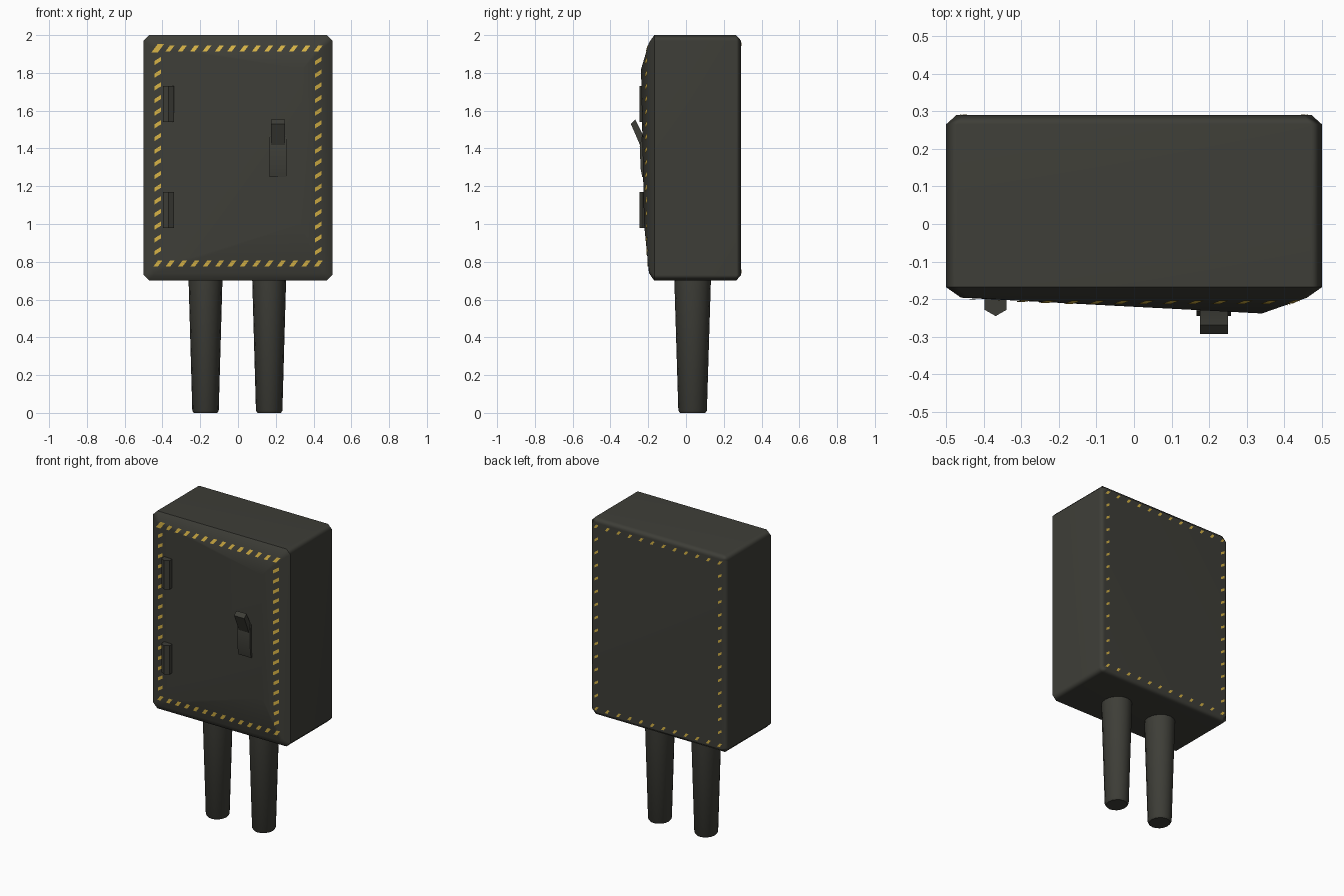
import bpy, bmesh, math
from mathutils import Vector
from mathutils.bvhtree import BVHTree

if "Cube" in bpy.data.objects:
    bpy.data.objects.remove(bpy.data.objects["Cube"], do_unlink=True)


def material(name, rgb):
    m = bpy.data.materials.new(name)
    m.use_nodes = True
    m.diffuse_color = (*rgb, 1)
    node = next(n for n in m.node_tree.nodes if n.type == 'BSDF_PRINCIPLED')
    node.inputs["Base Color"].default_value = (*rgb, 1)
    node.inputs["Roughness"].default_value = 0.8
    return m


DARK = material("dark olive grey", (0.048, 0.048, 0.039))
YELLOW = material("stripe yellow", (0.68, 0.45, 0.06))


def finish(name, bm, mat, angle=None):
    mesh = bpy.data.meshes.new(name)
    bm.to_mesh(mesh)
    bm.free()
    mesh.materials.append(mat)
    obj = bpy.data.objects.new(name, mesh)
    bpy.context.collection.objects.link(obj)
    if angle:
        bpy.ops.object.select_all(action='DESELECT')
        obj.select_set(True)
        bpy.context.view_layer.objects.active = obj
        bpy.ops.object.shade_smooth_by_angle(angle=math.radians(angle))
    return obj


# Cabinet: hull of chamfered rectangles plus the raised door points
def chamfered_rect(y, inset, cut):
    hx, hz = 0.5 - inset, 0.65 - inset
    return [(sx * (hx - a), y, 1.35 + sz * (hz - b))
            for sx in (-1, 1) for sz in (-1, 1) for a, b in ((cut, 0), (0, cut))]


points = (chamfered_rect(0.29, 0.028, 0.02) + chamfered_rect(0.265, 0, 0.03)
          + chamfered_rect(-0.168, 0, 0.03) + chamfered_rect(-0.196, 0.04, 0.02))
points += [(0.34, -0.238, 1.82), (0.33, -0.222, 1.0)]
bm = bmesh.new()
for p in points:
    bm.verts.new(p)
bmesh.ops.convex_hull(bm, input=bm.verts[:])
bmesh.ops.dissolve_limit(bm, angle_limit=0.005, verts=bm.verts[:], edges=bm.edges[:])
bmesh.ops.recalc_face_normals(bm, faces=bm.faces[:])
surface = BVHTree.FromBMesh(bm)
cabinet = finish("cabinet", bm, DARK, 50)
weighted = cabinet.modifiers.new("weighted normals", 'WEIGHTED_NORMAL')
weighted.keep_sharp = True


# Slanted dashes laid on the cabinet; side is 1 for front, -1 for back
def dash_border(name, side, hx, z0, z1, nx, nz, scale):
    flat = [(-0.024, -0.016), (0, -0.016), (0.024, 0.016), (0, 0.016)]
    tall = [(-0.017, -0.022), (0.017, 0), (0.017, 0.022), (-0.017, 0)]
    dashes = []
    for i in range(nx + 1):
        u = -hx + 2 * hx * i / nx
        dashes += [(u, z0, flat, 1), (u, z1, flat, 1.4 if i == 0 and side > 0 else 1)]
    for i in range(1, nz):
        z = z0 + (z1 - z0) * i / nz
        dashes += [(-hx, z, tall, 1), (hx, z, tall, 1)]
    bm = bmesh.new()
    for u, z, shape, grow in dashes:
        corners = []
        for du, dz in shape:
            k = scale * grow
            start = Vector((side * (u + du * k), -side, z + dz * k))
            hit = surface.ray_cast(start, Vector((0, side, 0)))[0]
            corners.append(bm.verts.new(hit - Vector((0, side * 0.003, 0))))
        bm.faces.new(corners)
    finish(name, bm, YELLOW)


dash_border("front_dashes", 1, 0.425, 0.79, 1.93, 13, 17, 1)
dash_border("back_dashes", -1, 0.45, 0.75, 1.95, 11, 14, 0.75)

# Tapered legs with a slightly rounded foot
for name, x in (("right_leg", -0.172), ("left_leg", 0.165)):
    bm = bmesh.new()
    rings = []
    for z, r in ((0, 0.062), (0.012, 0.07), (0.75, 0.091)):
        rings.append([bm.verts.new((x + r * math.cos(a), 0.035 + 1.08 * r * math.sin(a), z))
                      for a in (math.tau * i / 16 for i in range(16))])
    for low, high in zip(rings, rings[1:]):
        for i in range(16):
            j = (i + 1) % 16
            bm.faces.new((low[i], low[j], high[j], high[i]))
    bm.faces.new(rings[0][::-1])
    bm.faces.new(rings[-1])
    finish(name, bm, DARK, 35)

# Six-sided hinge barrels
for name, z in (("lower_hinge", 1.075), ("upper_hinge", 1.635)):
    bm = bmesh.new()
    bmesh.ops.create_cone(bm, cap_ends=True, segments=6, radius1=0.034, radius2=0.034, depth=0.19)
    bmesh.ops.translate(bm, verts=bm.verts[:], vec=(-0.368, -0.211, z))
    finish(name, bm, DARK, 35)


# Handle parts: side profile (y, z) pushed across x
def side_profile(name, profile, x0, x1):
    bm = bmesh.new()
    face = bm.faces.new([bm.verts.new((x0, y, z)) for y, z in profile])
    ext = bmesh.ops.extrude_face_region(bm, geom=[face])
    moved = [g for g in ext["geom"] if isinstance(g, bmesh.types.BMVert)]
    bmesh.ops.translate(bm, verts=moved, vec=(x1 - x0, 0, 0))
    bmesh.ops.recalc_face_normals(bm, faces=bm.faces[:])
    finish(name, bm, DARK, 35)


side_profile("handle_base", [(-0.2, 1.25), (-0.232, 1.25), (-0.24, 1.29), (-0.245, 1.41),
                             (-0.232, 1.47), (-0.2, 1.47)], 0.166, 0.258)
side_profile("handle_lever", [(-0.292, 1.53), (-0.268, 1.553), (-0.222, 1.46),
                              (-0.215, 1.4), (-0.24, 1.41)], 0.176, 0.25)
